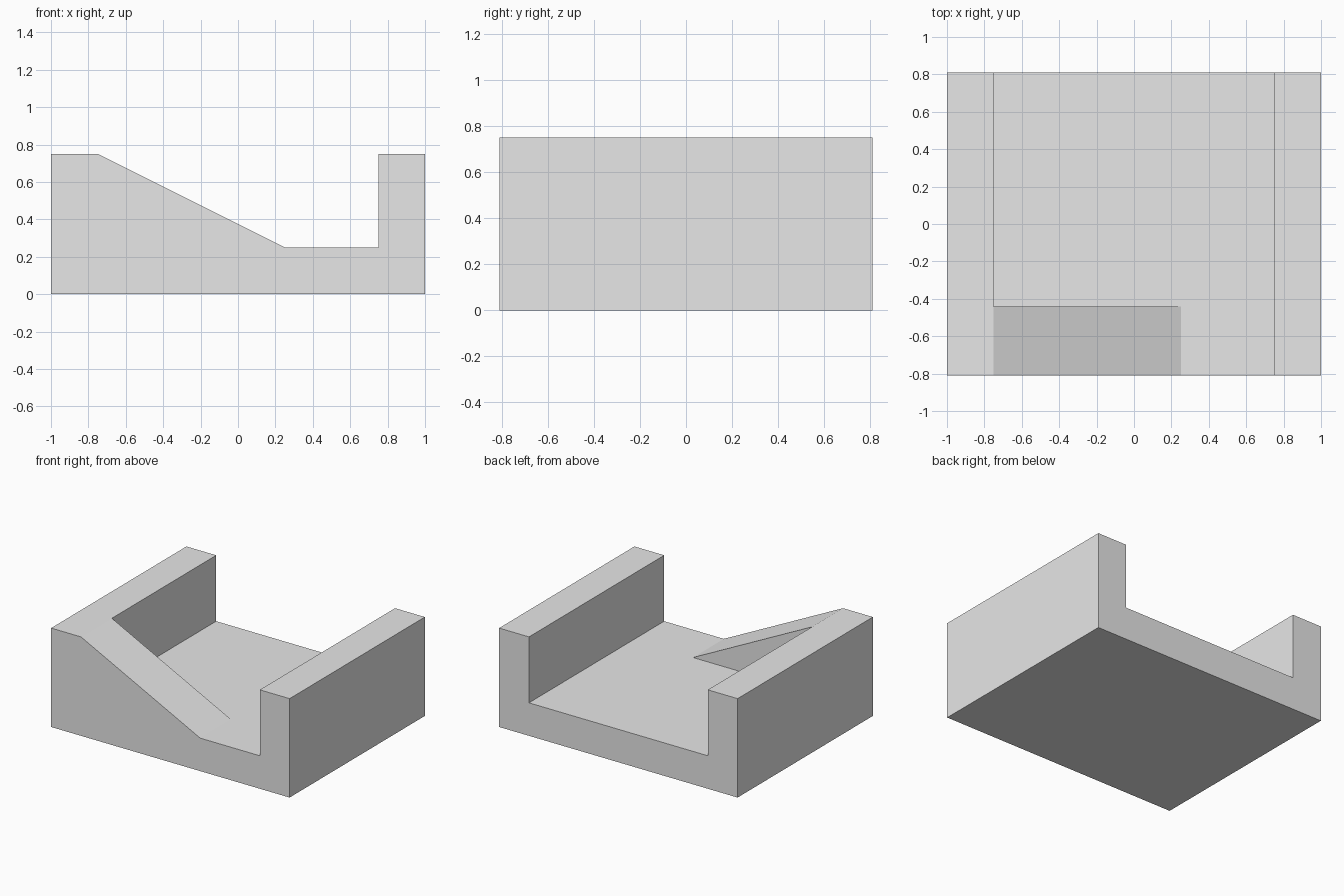
import bpy

old = bpy.data.objects.get("Cube")
if old:
    bpy.data.objects.remove(old, do_unlink=True)

grey = bpy.data.materials.new("light_grey")
grey.use_nodes = True
grey.diffuse_color = (0.8, 0.8, 0.8, 1)
grey.node_tree.nodes["Principled BSDF"].inputs["Base Color"].default_value = (0.8, 0.8, 0.8, 1)

HALF_X, HALF_Y = 1.0, 0.81      # outer footprint
INNER = 0.75                    # inner side of the walls
TOP, FLOOR = 0.75, 0.25         # wall top and channel floor heights
RAMP_END, RAMP_BACK = 0.25, -0.44


def extrude(name, profile, y0, y1):
    """Prism from a counter-clockwise x-z profile, running from y0 to y1."""
    n = len(profile)
    verts = [(x, y, z) for y in (y0, y1) for x, z in profile]
    faces = [list(range(n)), list(range(2 * n - 1, n - 1, -1))]
    for i in range(n):
        j = (i + 1) % n
        faces.append([j, i, i + n, j + n])
    mesh = bpy.data.meshes.new(name)
    mesh.from_pydata(verts, [], faces)
    mesh.materials.append(grey)
    obj = bpy.data.objects.new(name, mesh)
    bpy.context.collection.objects.link(obj)
    return obj


# Channel: base with a wall along each side
extrude("channel_block", [
    (-HALF_X, 0), (HALF_X, 0), (HALF_X, TOP), (INNER, TOP),
    (INNER, FLOOR), (-INNER, FLOOR), (-INNER, TOP), (-HALF_X, TOP),
], -HALF_Y, HALF_Y)

# Ramp: wedge at the front, sloping from the right wall to the floor
extrude("front_ramp", [
    (-INNER, FLOOR), (RAMP_END, FLOOR), (-INNER, TOP),
], -HALF_Y, RAMP_BACK)
